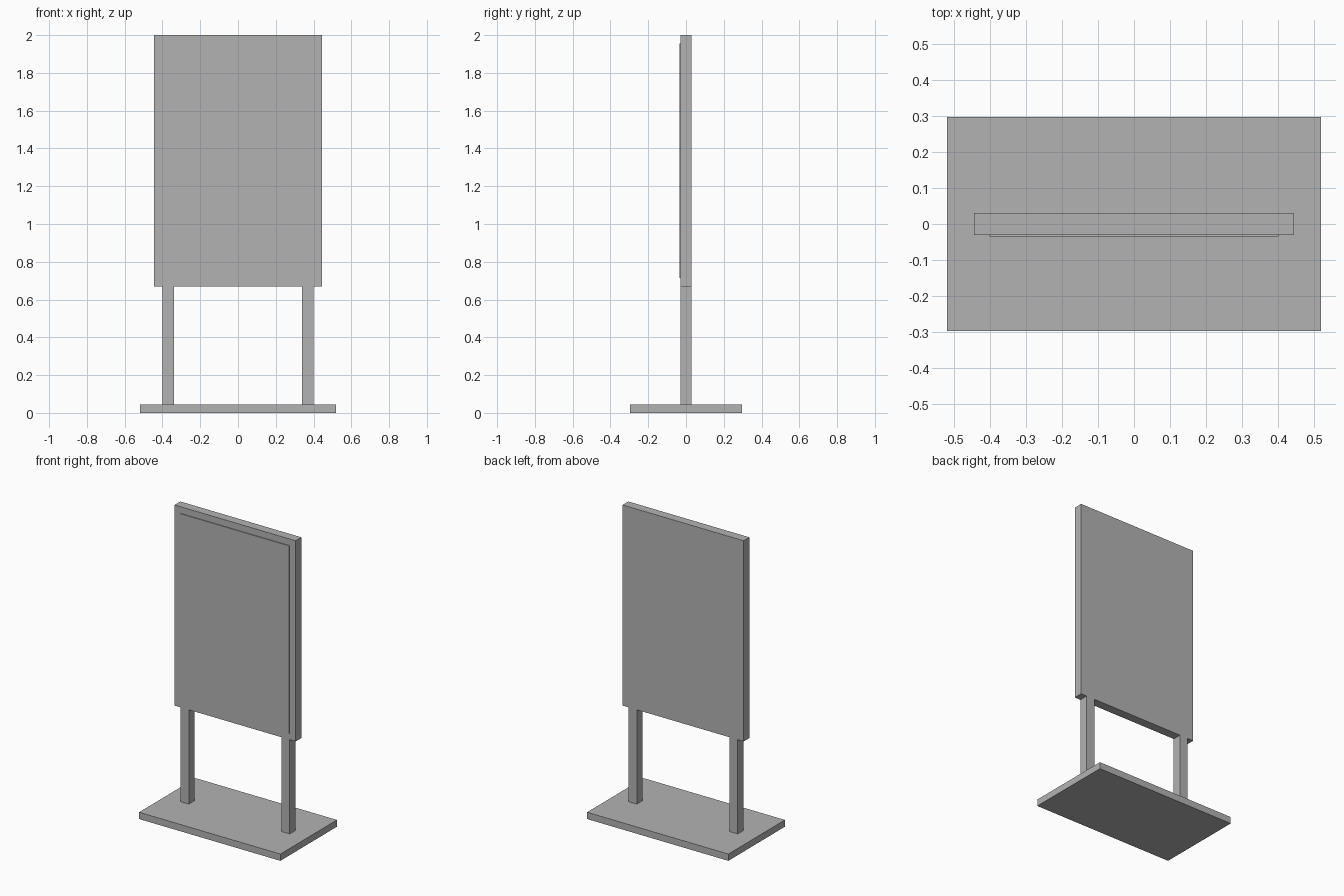
import bpy

cube = bpy.data.objects.get("Cube")
if cube:
    bpy.data.objects.remove(cube, do_unlink=True)

# Single plain grey
grey = bpy.data.materials.new("plain_grey")
grey.use_nodes = True
colour = (0.45, 0.45, 0.45, 1)
grey.diffuse_color = colour
grey.node_tree.nodes["Principled BSDF"].inputs["Base Color"].default_value = colour


def box(name, low, high):
    """Add a box spanning two opposite corners."""
    centre = [(a + b) / 2 for a, b in zip(low, high)]
    size = [b - a for a, b in zip(low, high)]
    bpy.ops.mesh.primitive_cube_add(size=1, location=centre)
    obj = bpy.context.object
    obj.name = name
    obj.scale = size
    bpy.ops.object.transform_apply(location=False, rotation=False, scale=True)
    obj.data.materials.append(grey)
    return obj


base_top = 0.045
board_bottom = 0.67
half_depth = 0.03
margin = 0.044

# Floor plate
box("base", (-0.518, -0.296, 0), (0.518, 0.296, base_top))

# Upright posts, flush with the board
for side, sign in (("left", 1), ("right", -1)):
    x_low, x_high = sorted((sign * 0.34, sign * 0.4))
    box(side + "_post", (x_low, -half_depth, base_top), (x_high, half_depth, board_bottom))

# Display board and the thin sheet on its front
box("board", (-0.444, -half_depth, board_bottom), (0.444, half_depth, 2))
box("front_sheet", (-0.4, -half_depth - 0.005, board_bottom + margin),
    (0.4, -half_depth, 2 - margin))
